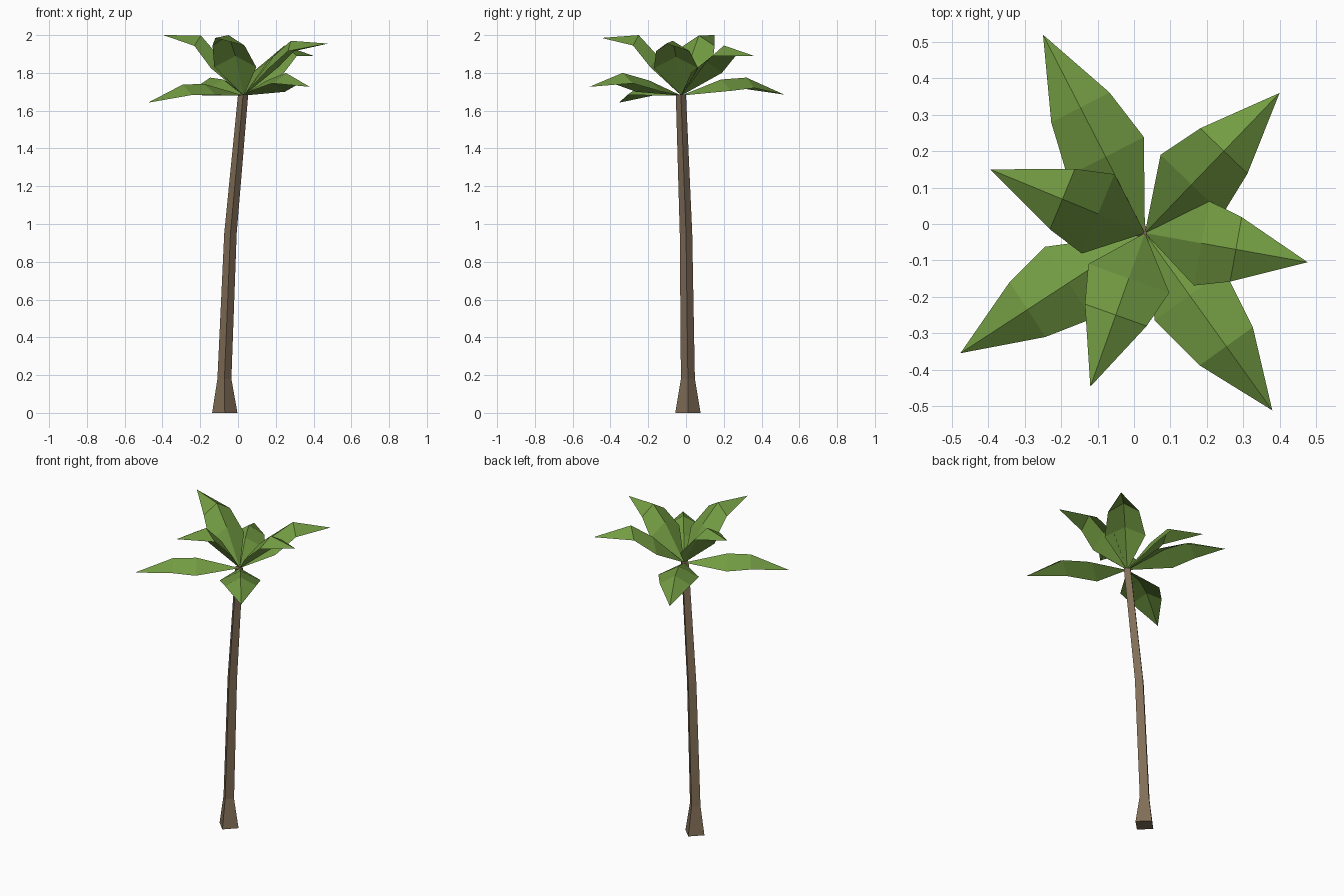
import bpy
from mathutils import Vector

if "Cube" in bpy.data.objects:
    bpy.data.objects.remove(bpy.data.objects["Cube"])


def material(name, color):
    m = bpy.data.materials.new(name)
    m.diffuse_color = (*color, 1)
    m.use_nodes = True
    m.node_tree.nodes["Principled BSDF"].inputs["Base Color"].default_value = m.diffuse_color
    return m


def add_mesh(name, verts, faces, mat):
    me = bpy.data.meshes.new(name)
    me.from_pydata([tuple(v) for v in verts], [], faces)
    me.materials.append(mat)
    ob = bpy.data.objects.new(name, me)
    bpy.context.collection.objects.link(ob)
    return ob


bark = material("bark", (0.22, 0.155, 0.095))
green = material("leaf_green", (0.17, 0.33, 0.055))

# Trunk: leaning four-sided column with flared foot (x, y, z, radius)
rings = [(-0.07, 0.01, 0, 0.067), (-0.072, 0.01, 0.18, 0.037),
         (-0.04, 0.0, 0.95, 0.033), (0.027, -0.027, 1.685, 0.027)]
verts, faces = [], []
for x, y, z, r in rings:
    verts += [(x + r, y, z), (x, y + r, z), (x - r, y, z), (x, y - r, z)]
for k in range(len(rings) - 1):
    for i in range(4):
        j = (i + 1) % 4
        faces.append((4*k + i, 4*k + j, 4*k + 4 + j, 4*k + 4 + i))
n = len(verts)
faces += [(3, 2, 1, 0), (n - 4, n - 3, n - 2, n - 1)]
add_mesh("trunk", verts, faces, bark)

# Crown: folded leaves with a raised centre ridge
ROOT = Vector((0.03, -0.025, 1.68))


def leaf(name, tip, d1, z1, d2, z2):
    tip = Vector(tip)
    out = Vector((tip.x - ROOT.x, tip.y - ROOT.y, 0)).normalized()
    side = Vector((-out.y, out.x, 0))
    pts = [ROOT]
    for d, z, half, drop in ((d1, z1, 0.118, 0.06), (d2, z2, 0.09, 0.055)):
        mid = Vector((ROOT.x, ROOT.y, z)) + out * d
        low = mid - Vector((0, 0, drop))
        pts += [low + side * half, mid, low - side * half]
    pts.append(tip)
    add_mesh(name, pts, [(0, 2, 1), (0, 3, 2), (1, 2, 5, 4), (2, 3, 6, 5),
                         (4, 5, 7), (5, 6, 7)], green)


# Tip position, then distance and height of the two ridge points
leaves = [
    ((-0.25, 0.52, 1.685), 0.236, 1.765, 0.388, 1.775),
    ((0.40, 0.36, 1.89), 0.185, 1.86, 0.313, 1.945),
    ((0.477, -0.105, 1.955), 0.158, 1.885, 0.254, 1.97),
    ((0.38, -0.512, 1.726), 0.21, 1.76, 0.383, 1.80),
    ((-0.12, -0.447, 1.985), 0.132, 1.89, 0.239, 2.0),
    ((-0.477, -0.355, 1.642), 0.25, 1.742, 0.385, 1.738),
    ((-0.395, 0.15, 2.0), 0.139, 1.885, 0.245, 1.998),
]
for i, args in enumerate(leaves):
    leaf(f"palm_leaf_{i + 1}", *args)
